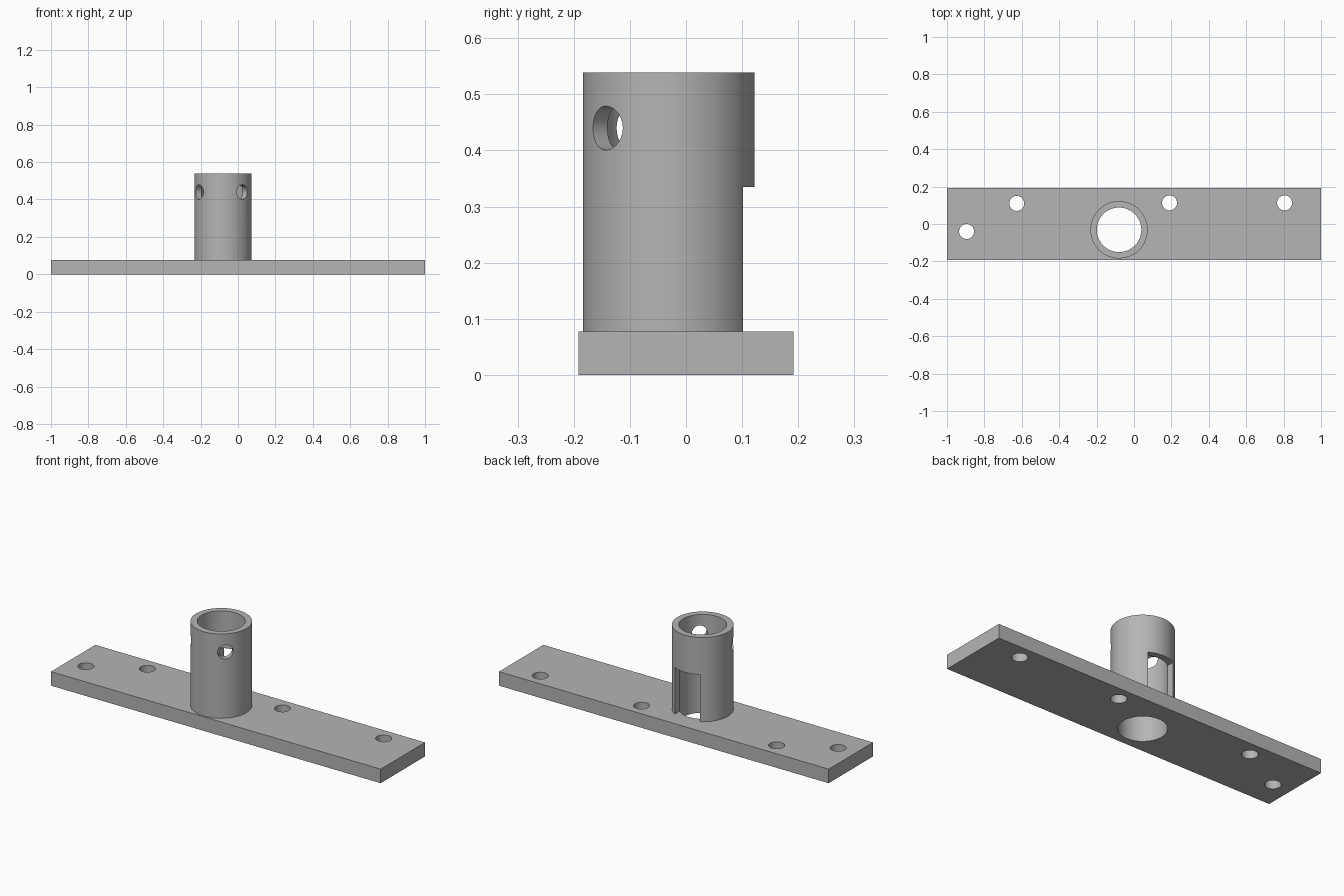
import bpy
import math

if "Cube" in bpy.data.objects:
    bpy.data.objects.remove(bpy.data.objects["Cube"])

PLATE_TOP = 0.077
CX, CY = -0.08, -0.031          # socket axis
OUTER, BORE, TOP = 0.153, 0.119, 0.539

grey = bpy.data.materials.new("plain_grey")
grey.diffuse_color = (0.46, 0.46, 0.46, 1)
grey.use_nodes = True
grey.node_tree.nodes["Principled BSDF"].inputs["Base Color"].default_value = grey.diffuse_color


def box(name, x, y, z):
    """Box from (min, max) pairs."""
    bpy.ops.mesh.primitive_cube_add(size=1, location=[sum(p) / 2 for p in (x, y, z)])
    ob = bpy.context.object
    ob.name = name
    ob.scale = [p[1] - p[0] for p in (x, y, z)]
    bpy.ops.object.transform_apply(location=True, rotation=True, scale=True)
    ob.data.materials.append(grey)
    return ob


def rod(name, radius, length, loc, rot=(0, 0, 0), sides=48):
    bpy.ops.mesh.primitive_cylinder_add(vertices=sides, radius=radius, depth=length,
                                        location=loc, rotation=rot)
    ob = bpy.context.object
    ob.name = name
    bpy.ops.object.transform_apply(location=True, rotation=True, scale=True)
    ob.data.materials.append(grey)
    return ob


def combine(target, tool, operation):
    """Apply a boolean and discard the tool."""
    mod = target.modifiers.new(operation.lower(), 'BOOLEAN')
    mod.operation, mod.solver, mod.object = operation, 'EXACT', tool
    bpy.context.view_layer.objects.active = target
    bpy.ops.object.modifier_apply(modifier=mod.name)
    bpy.data.objects.remove(tool, do_unlink=True)


# Upright socket, its foot sunk into the plate
socket = rod("socket", OUTER, TOP - 0.04, (CX, CY, (TOP + 0.04) / 2), sides=96)

# Rear slot
combine(socket, box("slot_cutter", (CX - 0.077, CX + 0.077), (CY, CY + 0.3),
                    (0.02, 0.335)), 'DIFFERENCE')

# Two radial screw holes near the rim
for deg in (-47, -148):
    a = math.radians(deg)
    loc = (CX + 0.15 * math.cos(a), CY + 0.15 * math.sin(a), 0.44)
    combine(socket, rod("screw_cutter", 0.039, 0.2, loc, (0, math.pi / 2, a)), 'DIFFERENCE')

# Base plate fused with the socket
plate = box("mounting_plate", (-1, 1), (-0.192, 0.192), (0, PLATE_TOP))
combine(plate, socket, 'UNION')

# Central bore through socket and plate
combine(plate, rod("bore_cutter", BORE, 2, (CX, CY, 0.3), sides=96), 'DIFFERENCE')

# Mounting holes
for x, y in ((-0.895, -0.04), (-0.627, 0.11), (0.19, 0.113), (0.805, 0.113)):
    combine(plate, rod("mount_cutter", 0.04, 0.4, (x, y, 0.04)), 'DIFFERENCE')

bpy.ops.object.select_all(action='DESELECT')
plate.select_set(True)
bpy.context.view_layer.objects.active = plate
bpy.ops.object.shade_smooth_by_angle(angle=math.radians(30))
